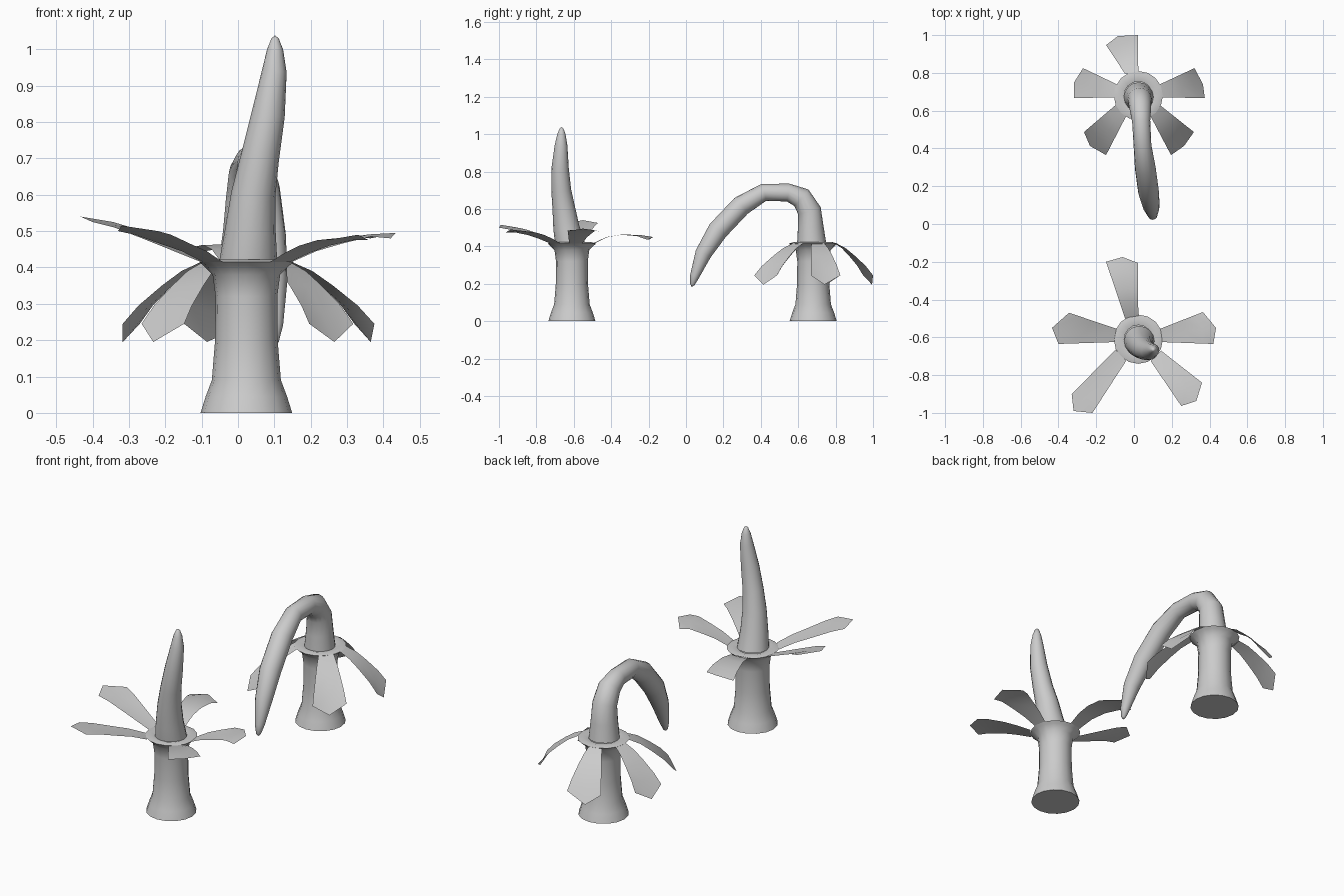
import bpy, bmesh, math
from mathutils import Vector

if "Cube" in bpy.data.objects:
    bpy.data.objects.remove(bpy.data.objects["Cube"])

SIDES = 16


def finish(bm, name, angle=60):
    bmesh.ops.recalc_face_normals(bm, faces=bm.faces)
    me = bpy.data.meshes.new(name)
    bm.to_mesh(me)
    bm.free()
    ob = bpy.data.objects.new(name, me)
    bpy.context.collection.objects.link(ob)
    bpy.ops.object.select_all(action='DESELECT')
    ob.select_set(True)
    bpy.context.view_layer.objects.active = ob
    bpy.ops.object.shade_smooth_by_angle(angle=math.radians(angle))
    return ob


def skin(bm, rings):
    for a, b in zip(rings, rings[1:]):
        for i in range(SIDES):
            j = (i + 1) % SIDES
            bm.faces.new((a[i], a[j], b[j], b[i]))


def lathe(name, x, y, profile):
    bm = bmesh.new()
    rings = [[bm.verts.new((x + r * math.cos(math.tau * i / SIDES),
                            y + r * math.sin(math.tau * i / SIDES), z))
              for i in range(SIDES)] for r, z in profile]
    skin(bm, rings)
    bm.faces.new(rings[0])
    return finish(bm, name)


def tube(name, path):
    # path holds (x, y, z, radius); the last point closes the tip
    bm = bmesh.new()
    pts = [Vector(p[:3]) for p in path]
    rings = []
    for k, p in enumerate(path[:-1]):
        t = Vector((0, 0, 1)) if k == 0 else (pts[k + 1] - pts[k - 1]).normalized()
        u = (Vector((1, 0, 0)) - t * t.x).normalized()
        v = t.cross(u)
        rings.append([bm.verts.new(pts[k] + p[3] * (u * math.cos(math.tau * i / SIDES)
                                                   + v * math.sin(math.tau * i / SIDES)))
                      for i in range(SIDES)])
    skin(bm, rings)
    tip = bm.verts.new(pts[-1])
    for i in range(SIDES):
        bm.faces.new((rings[-1][i], rings[-1][(i + 1) % SIDES], tip))
    return finish(bm, name)


def petal(name, x, y, base, tip, heights, droop):
    # three lengthwise edges running from the collar to the outer rim
    b0, b1 = (Vector((x + p[0], y + p[1])) for p in base)
    starts = [b0, (b0 + b1) / 2, b1]
    bm = bmesh.new()
    rows = []
    for t, z in zip((0, .25, .5, .8, 1), heights):
        row = []
        for k in range(3):
            end = Vector(tip[k])
            if k == 1:
                flat = (Vector(tip[0]) + Vector(tip[2])) / 2
                end = flat.lerp(end, 1 if t == 1 else .6)
            p = starts[k].lerp(end, t)
            dz = droop * t ** 4 if k == 1 else 0
            row.append(bm.verts.new((p.x, p.y, z + dz)))
        rows.append(row)
    for a, b in zip(rows, rows[1:]):
        for k in range(2):
            bm.faces.new((a[k], a[k + 1], b[k + 1], b[k]))
    return finish(bm, name)


# petal roots relative to the stem centre
BASES = [((-.07, .115), (0, .125)), ((.115, .06), (.125, -.01)),
         ((.12, -.055), (.065, -.11)), ((-.12, -.05), (-.065, -.11)),
         ((-.115, .06), (-.125, -.01))]

# flared stem with collar
STEM = [(.126, 0), (.112, .045), (.095, .09), (.086, .2), (.085, .32),
        (.093, .38), (.118, .405), (.13, .415), (.105, .422), (.075, .415)]

UPRIGHT = [
    (((-.148, -.20), (-.06, -.175), (.02, -.206)), (.415, .45, .462, .455, .435)),
    (((.365, -.466), (.434, -.55), (.42, -.635)), (.415, .445, .465, .485, .48)),
    (((.36, -.84), (.33, -.937), (.25, -.963)), (.415, .44, .46, .475, .475)),
    (((-.33, -.90), (-.32, -.99), (-.22, -1.0)), (.415, .445, .465, .49, .50)),
    (((-.344, -.47), (-.434, -.55), (-.40, -.635)), (.415, .445, .475, .51, .525)),
]
DROOPING = [((-.148, .947), (-.085, .995), (.02, 1.0)),
            ((.32, .825), (.365, .74), (.375, .667)),
            ((.317, .487), (.265, .413), (.196, .365)),
            ((-.265, .487), (-.233, .413), (-.148, .365)),
            ((-.27, .825), (-.317, .75), (-.317, .667))]

# front plant with upright spike
lathe("front_stem", .023, -.61, STEM)
tube("front_spike", [(.028, -.62, .415, .08), (.034, -.64, .5, .07), (.042, -.653, .6, .061),
                     (.06, -.667, .7, .053), (.083, -.673, .82, .046), (.1, -.668, .94, .034),
                     (.102, -.666, 1.0, .022), (.102, -.665, 1.03, .01), (.102, -.665, 1.038, 0)])
for n, (base, (tip, hs)) in enumerate(zip(BASES, UPRIGHT)):
    petal(f"front_petal_{n + 1}", .023, -.615, base, tip, hs, .015)

# back plant with arched spike
lathe("back_stem", .023, .68, STEM)
tube("back_spike", [(.025, .672, .415, .078), (.028, .667, .5, .069), (.03, .66, .59, .063),
                    (.033, .617, .66, .058), (.038, .545, .688, .048), (.045, .415, .688, .047),
                    (.06, .295, .617, .055), (.077, .17, .485, .055), (.092, .092, .36, .044),
                    (.099, .046, .24, .025), (.1, .034, .195, .012), (.1, .031, .183, 0)])
for n, (base, tip) in enumerate(zip(BASES, DROOPING)):
    petal(f"back_petal_{n + 1}", .023, .68, base, tip, (.415, .39, .35, .295, .245), -.05)
